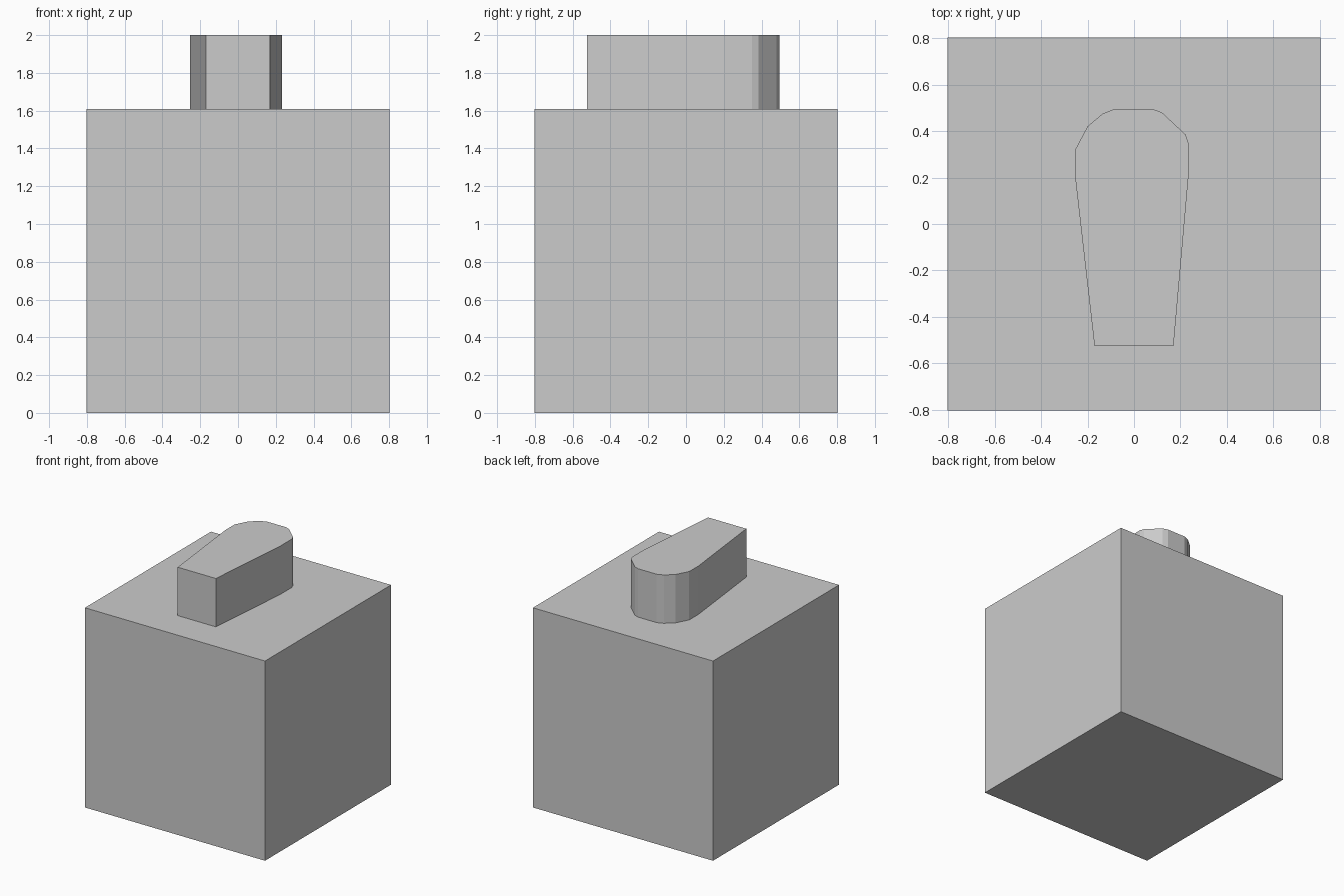
import bpy, bmesh

if "Cube" in bpy.data.objects:
    bpy.data.objects.remove(bpy.data.objects["Cube"])


def prism(name, outline, z0, z1):
    """Extrude a counter-clockwise outline from z0 up to z1."""
    bm = bmesh.new()
    base = bm.faces.new([bm.verts.new((x, y, z0)) for x, y in outline])
    ext = bmesh.ops.extrude_face_region(bm, geom=[base], use_keep_orig=True)
    top = [v for v in ext["geom"] if isinstance(v, bmesh.types.BMVert)]
    bmesh.ops.translate(bm, verts=top, vec=(0, 0, z1 - z0))
    bmesh.ops.recalc_face_normals(bm, faces=bm.faces)
    mesh = bpy.data.meshes.new(name)
    bm.to_mesh(mesh)
    bm.free()
    obj = bpy.data.objects.new(name, mesh)
    bpy.context.collection.objects.link(obj)
    return obj


HALF, BODY_TOP, TOP = 0.803, 1.61, 2.0

# Cubic body
prism("body", [(-HALF, -HALF), (HALF, -HALF), (HALF, HALF), (-HALF, HALF)], 0, BODY_TOP)

# Tapered knob: flat at the front, faceted round end at the back
knob_outline = [
    (-0.17, -0.525), (0.17, -0.525), (0.234, 0.2), (0.234, 0.35),
    (0.222, 0.385), (0.12, 0.48), (0.08, 0.495), (-0.085, 0.495),
    (-0.135, 0.475), (-0.2, 0.42), (-0.253, 0.32), (-0.253, 0.2),
]
prism("knob", knob_outline, BODY_TOP, TOP)
